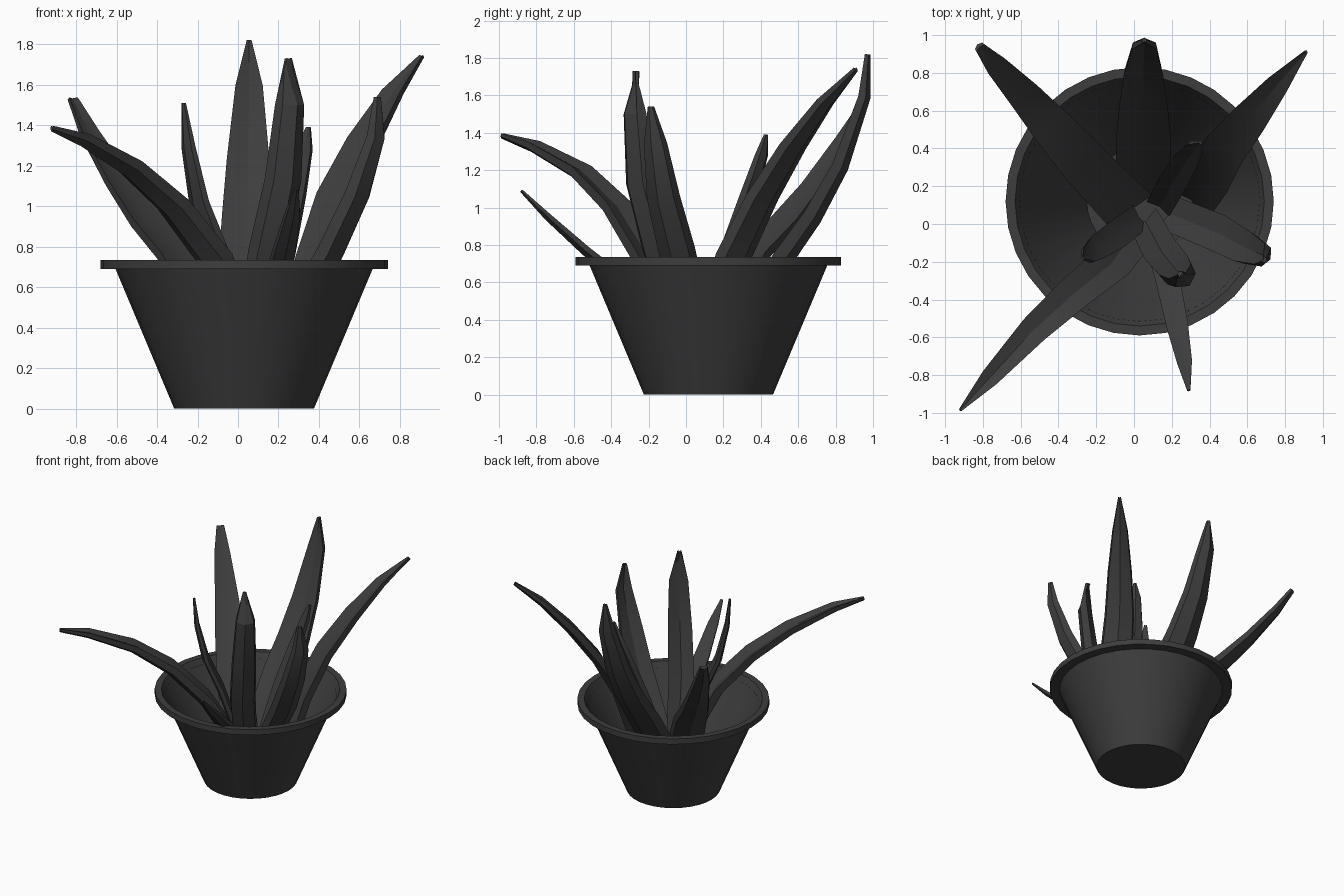
import bpy, bmesh, math
from mathutils import Vector

if "Cube" in bpy.data.objects:
    bpy.data.objects.remove(bpy.data.objects["Cube"], do_unlink=True)

charcoal = bpy.data.materials.new("charcoal grey")
charcoal.use_nodes = True
COLOUR = (0.047, 0.047, 0.047, 1)
charcoal.diffuse_color = COLOUR
charcoal.node_tree.nodes["Principled BSDF"].inputs["Base Color"].default_value = COLOUR


def skin_rings(name, rings, angle):
    """Join closed rings of points into one capped, shaded solid."""
    bm = bmesh.new()
    loops = [[bm.verts.new(p) for p in ring] for ring in rings]
    for a, b in zip(loops, loops[1:]):
        for i in range(len(a)):
            j = (i + 1) % len(a)
            bm.faces.new((a[i], a[j], b[j], b[i]))
    bm.faces.new(loops[0][::-1])
    bm.faces.new(loops[-1])
    bmesh.ops.recalc_face_normals(bm, faces=bm.faces)
    mesh = bpy.data.meshes.new(name)
    bm.to_mesh(mesh)
    bm.free()
    mesh.materials.append(charcoal)
    obj = bpy.data.objects.new(name, mesh)
    bpy.context.collection.objects.link(obj)
    bpy.ops.object.select_all(action='DESELECT')
    bpy.context.view_layer.objects.active = obj
    obj.select_set(True)
    bpy.ops.object.shade_smooth_by_angle(angle=math.radians(angle))


# Pot: tapered wall, flat rim and hollow inside, turned from one profile
def circle(radius, z, sides=32):
    return [(0.03 + radius * math.cos(math.tau * i / sides),
             0.12 + radius * math.sin(math.tau * i / sides), z) for i in range(sides)]


pot_profile = [(0.345, 0), (0.635, 0.69), (0.71, 0.69), (0.71, 0.735),
               (0.66, 0.735), (0.28, 0.04)]
skin_rings("pot", [circle(r, z) for r, z in pot_profile], 30)


# Leaves: troughed top, rounded keel, tapering to a narrow tip
def leaf(name, width, thickness, taper, spine):
    points = [Vector(p) for p in spine]
    lean = points[-1] - points[0]
    side = Vector((-lean.y, lean.x, 0)).normalized()
    rings = []
    for i, p in enumerate(points):
        along = points[min(i + 1, len(points) - 1)] - points[max(i - 1, 0)]
        up = along.cross(side).normalized()
        if up.z < 0:
            up = -up
        w, t = width * taper[i] / 2, thickness * (0.2 + 0.8 * taper[i]) / 2
        section = [(-1, 0.8), (0, 0.3), (1, 0.8), (0.9, -0.3), (0, -1), (-0.9, -0.3)]
        rings.append([p + side * (w * u) + up * (t * v) for u, v in section])
    skin_rings(name, rings, 25)


BROAD = (1, 0.95, 0.85, 0.7, 0.45, 0.08)
SLIM = (0.95, 1, 0.9, 0.62, 0.15)

leaf("back_leaf", 0.3, 0.13, BROAD,
     [(0.05, 0.16, 0.2), (0.05, 0.52, 0.74), (0.05, 0.67, 0.95),
      (0.05, 0.82, 1.22), (0.055, 0.95, 1.59), (0.055, 0.97, 1.82)])
leaf("back_left_leaf", 0.27, 0.11, BROAD,
     [(0.31, 0.14, 0.25), (0.41, 0.27, 0.74), (0.5, 0.42, 1.05),
      (0.63, 0.58, 1.32), (0.77, 0.75, 1.56), (0.91, 0.91, 1.74)])
leaf("back_right_leaf", 0.28, 0.1, (1, 0.9, 0.78, 0.62, 0.42, 0.2),
     [(-0.03, 0.08, 0.25), (-0.3, 0.36, 0.74), (-0.45, 0.53, 0.91),
      (-0.59, 0.69, 1.11), (-0.74, 0.85, 1.36), (-0.82, 0.94, 1.53)])
leaf("front_right_leaf", 0.22, 0.12, BROAD,
     [(0.03, 0, 0.3), (-0.13, -0.22, 0.74), (-0.33, -0.38, 1),
      (-0.54, -0.57, 1.19), (-0.77, -0.82, 1.33), (-0.92, -0.985, 1.385)])
leaf("front_tall_leaf", 0.19, 0.13, (0.9, 1, 0.95, 0.75, 0.15),
     [(0.07, 0, 0.3), (0.16, -0.17, 0.78), (0.235, -0.26, 1.13),
      (0.265, -0.285, 1.5), (0.245, -0.265, 1.73)])
leaf("left_leaf", 0.2, 0.11, SLIM,
     [(0.2, 0.05, 0.3), (0.47, -0.06, 0.77), (0.6, -0.13, 1.05),
      (0.69, -0.17, 1.34), (0.69, -0.19, 1.54)])
leaf("inner_back_leaf", 0.15, 0.07, SLIM,
     [(0.14, 0.1, 0.3), (0.22, 0.24, 0.76), (0.28, 0.34, 1.05),
      (0.33, 0.41, 1.28), (0.35, 0.43, 1.39)])
leaf("inner_right_leaf", 0.15, 0.06, SLIM,
     [(0.02, 0.03, 0.3), (-0.11, -0.07, 0.78), (-0.2, -0.13, 1.02),
      (-0.25, -0.17, 1.29), (-0.27, -0.18, 1.51)])
leaf("front_low_leaf", 0.13, 0.055, SLIM,
     [(0.1, -0.03, 0.3), (0.18, -0.3, 0.58), (0.23, -0.54, 0.77),
      (0.27, -0.74, 0.95), (0.29, -0.88, 1.09)])
